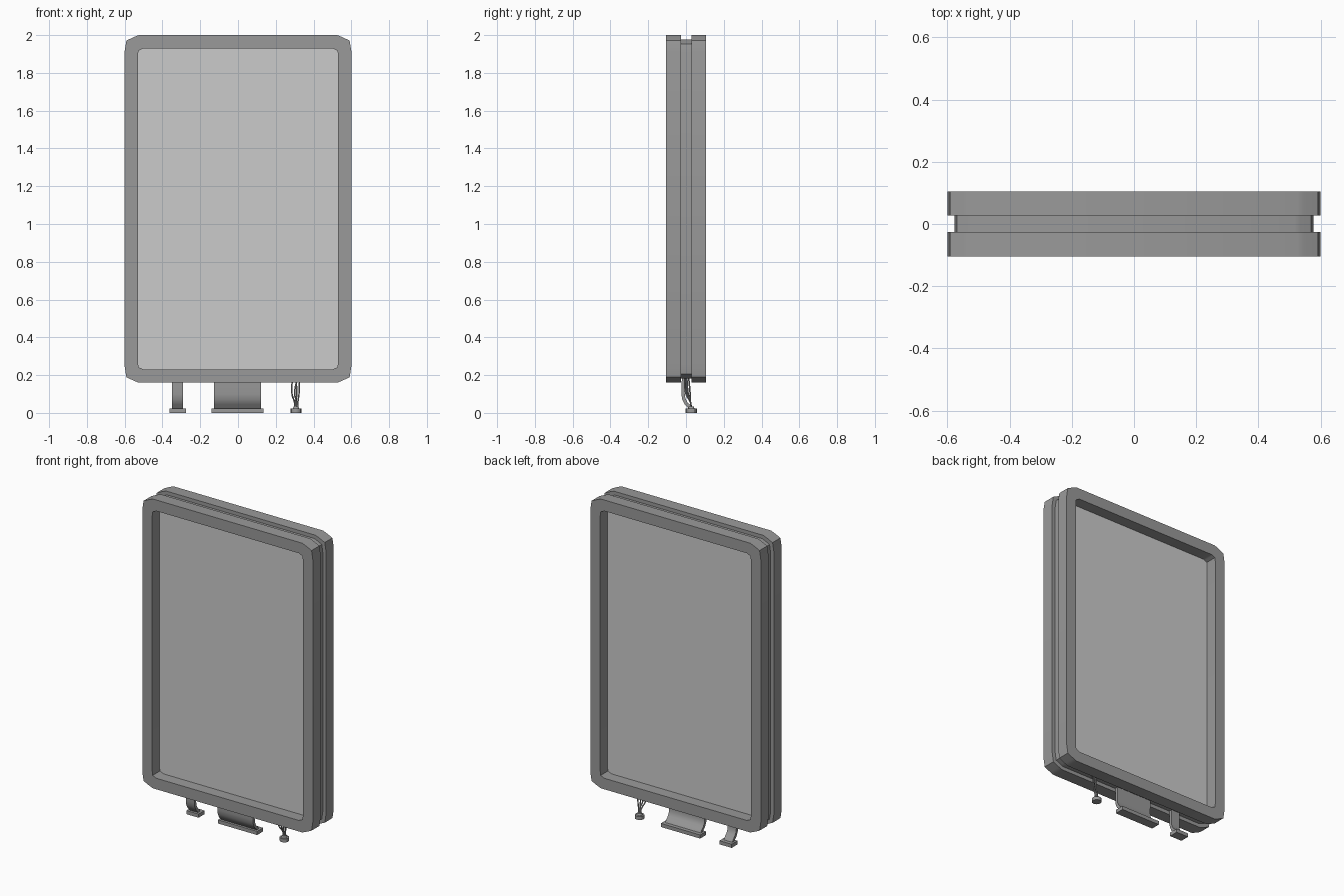
import bpy, bmesh, math
from mathutils import Vector

if "Cube" in bpy.data.objects:
    bpy.data.objects.remove(bpy.data.objects["Cube"])

CZ = 1.08  # height of the panel centre

dark = bpy.data.materials.new("dark_grey")
dark.diffuse_color = (0.32, 0.32, 0.32, 1)
dark.use_nodes = True
dark.node_tree.nodes["Principled BSDF"].inputs["Base Color"].default_value = dark.diffuse_color


def finish(name, bm, mat=dark, smooth=True):
    bmesh.ops.recalc_face_normals(bm, faces=bm.faces)
    me = bpy.data.meshes.new(name)
    bm.to_mesh(me)
    bm.free()
    ob = bpy.data.objects.new(name, me)
    bpy.context.collection.objects.link(ob)
    if mat:
        me.materials.append(mat)
    if smooth:
        bpy.ops.object.select_all(action='DESELECT')
        ob.select_set(True)
        bpy.context.view_layer.objects.active = ob
        bpy.ops.object.shade_smooth_by_angle(angle=math.radians(30))
    return ob


def outline(hx, hz, cx, cz):
    """Rectangle with softened chamfered corners, as (x, z) points."""
    corner = [(hx, hz - cz), (hx - 0.12 * cx, hz - 0.62 * cz * 0.55),
              (hx - 0.7 * cx, hz - 0.1 * cz), (hx - cx, hz)]
    pts = []
    for sx, sz in ((1, 1), (-1, 1), (-1, -1), (1, -1)):
        c = corner if sx * sz > 0 else corner[::-1]
        pts += [(x * sx, z * sz + CZ) for x, z in c]
    return pts


def loop(bm, pts, y):
    return [bm.verts.new((x, y, z)) for x, z in pts]


def bridge(bm, a, b):
    n = len(a)
    for i in range(n):
        j = (i + 1) % n
        bm.faces.new((a[i], a[j], b[j], b[i]))


def frame_ring(name, y0, y1):
    bm = bmesh.new()
    out, inn = outline(0.6, 0.92, 0.075, 0.085), outline(0.53, 0.85, 0.03, 0.035)
    loops = [loop(bm, p, y) for p, y in ((out, y0), (out, y1), (inn, y1), (inn, y0))]
    for i in range(4):
        bridge(bm, loops[i], loops[(i + 1) % 4])
    finish(name, bm)


def slab(name, pts, y0, y1, mat=dark):
    bm = bmesh.new()
    a, b = loop(bm, pts, y0), loop(bm, pts, y1)
    bridge(bm, a, b)
    bm.faces.new(a)
    bm.faces.new(b)
    finish(name, bm, mat)


def box(name, x0, x1, y0, y1, z0, z1):
    bm = bmesh.new()
    bmesh.ops.create_cube(bm, size=1)
    for v in bm.verts:
        v.co = Vector(((x0 + x1) / 2 + v.co.x * (x1 - x0),
                       (y0 + y1) / 2 + v.co.y * (y1 - y0),
                       (z0 + z1) / 2 + v.co.z * (z1 - z0)))
    finish(name, bm, smooth=False)


def ribbon(name, x0, x1):
    """Flat cable: bent profile in y-z, extruded along x."""
    mid = [(-0.013, 0.19), (-0.015, 0.10), (-0.012, 0.075),
           (0.0, 0.05), (0.018, 0.033), (0.028, 0.015)]
    t = 0.009
    left, right = [], []
    for i, p in enumerate(mid):
        a, b = Vector(mid[max(i - 1, 0)]), Vector(mid[min(i + 1, len(mid) - 1)])
        d = (b - a).normalized()
        n = Vector((-d.y, d.x)) * t
        left.append(Vector(p) + n)
        right.append(Vector(p) - n)
    prof = left + right[::-1]
    bm = bmesh.new()
    a = [bm.verts.new((x0, p.x, p.y)) for p in prof]
    b = [bm.verts.new((x1, p.x, p.y)) for p in prof]
    bridge(bm, a, b)
    bm.faces.new(a)
    bm.faces.new(b)
    finish(name, bm)


def disc(name, x, y, z0, z1, r0, r1):
    bm = bmesh.new()
    bmesh.ops.create_cone(bm, cap_ends=True, segments=12, radius1=r0, radius2=r1, depth=z1 - z0)
    bmesh.ops.translate(bm, verts=bm.verts, vec=(x, y, (z0 + z1) / 2))
    finish(name, bm)


def wire(name, pts, r):
    cu = bpy.data.curves.new(name, 'CURVE')
    cu.dimensions = '3D'
    cu.bevel_depth = r
    cu.bevel_resolution = 1
    cu.resolution_u = 5
    cu.use_fill_caps = True
    sp = cu.splines.new('BEZIER')
    sp.bezier_points.add(len(pts) - 1)
    for bp, p in zip(sp.bezier_points, pts):
        bp.co = p
        bp.handle_left_type = bp.handle_right_type = 'AUTO'
    cu.materials.append(dark)
    bpy.context.collection.objects.link(bpy.data.objects.new(name, cu))


# Front and back bezels with the narrower core between them
frame_ring("front_bezel", -0.105, -0.026)
frame_ring("back_bezel", 0.028, 0.105)
slab("core", outline(0.577, 0.897, 0.06, 0.07), -0.026, 0.028)

# Recessed screens
screen = outline(0.53, 0.85, 0.03, 0.035)
slab("front_screen", screen, -0.032, -0.026, None)
slab("back_screen", screen, 0.028, 0.032, None)

# Ribbon cables with their connectors
for side, x0, x1 in (("small", -0.35, -0.29), ("wide", -0.128, 0.122)):
    ribbon(side + "_ribbon_cable", x0, x1)
    box(side + "_connector", x0 - 0.012, x1 + 0.014, -0.002, 0.058, 0.0, 0.023)

# Bundle of thin wires with a round plug
for i, (xt, xm, yt) in enumerate(((0.288, 0.286, -0.008), (0.304, 0.312, 0.004),
                                  (0.316, 0.300, -0.002), (0.326, 0.323, 0.014))):
    xb = 0.299 + i * 0.006
    wire(f"wire_{i + 1}", [(xt, yt, 0.19), (xm, yt + 0.008, 0.10), (xb, 0.024, 0.055),
                           (xb, 0.028, 0.015)], 0.004)
disc("plug_base", 0.307, 0.028, 0.0, 0.022, 0.028, 0.028)
disc("plug_collar", 0.307, 0.028, 0.02, 0.034, 0.018, 0.013)
